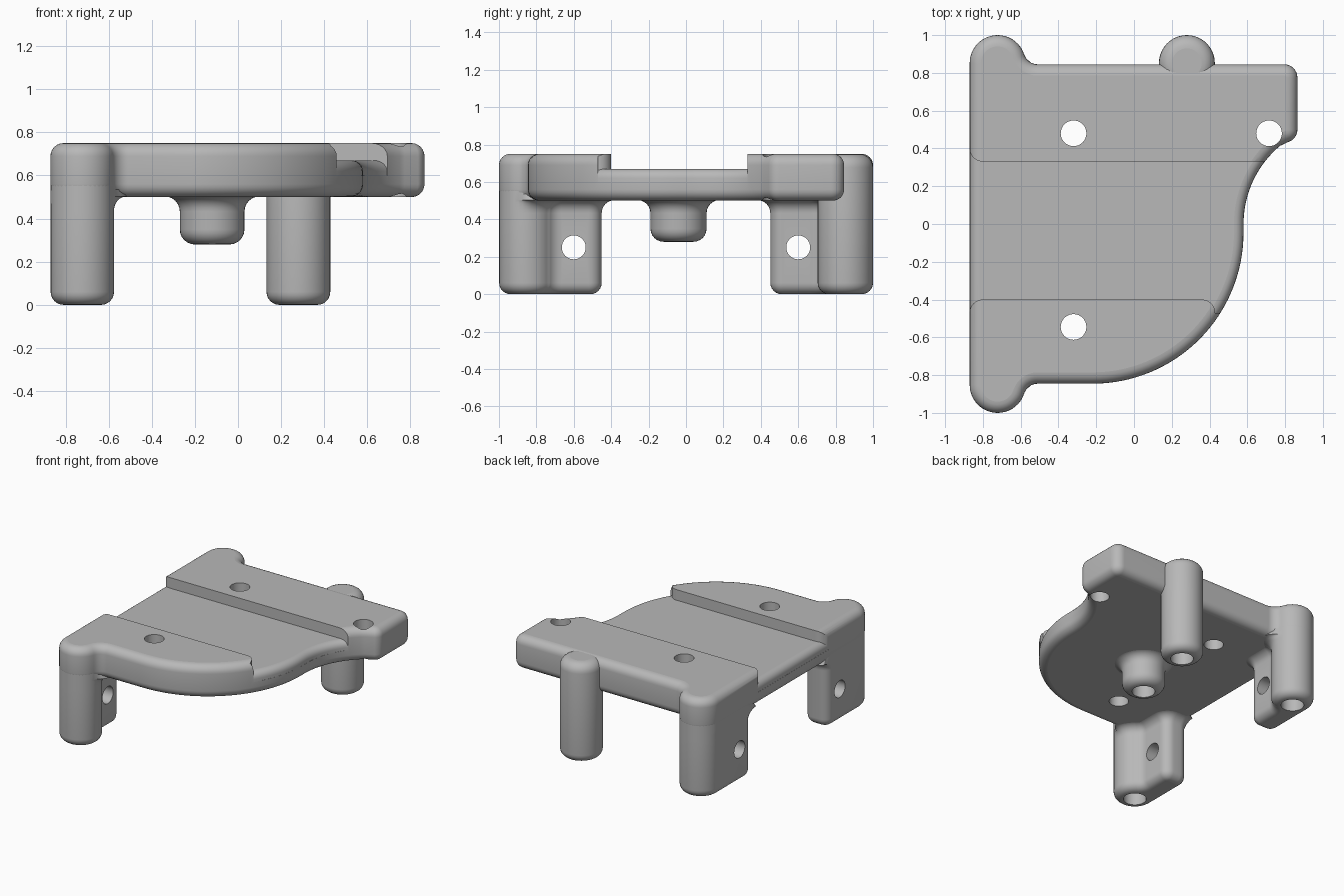
import bpy
import bmesh
from math import sin, cos, radians, pi
from mathutils import Vector, Matrix

cube = bpy.data.objects.get("Cube")
if cube:
    bpy.data.objects.remove(cube, do_unlink=True)

LEFT = -0.87          # straight side of the bracket
POST_R = 0.148        # corner post radius
PX, PY = LEFT + POST_R, 0.852
LIFT, TOP, FLOOR = 0.5, 0.75, 0.67   # plate underside, top, channel floor
ROUND = 0.06
TINY = 0.001

# Single grey material
grey = bpy.data.materials.new("plain_grey")
grey.use_nodes = True
colour = (0.48, 0.48, 0.48, 1)
grey.diffuse_color = colour
grey.node_tree.nodes["Principled BSDF"].inputs["Base Color"].default_value = colour


def arc(cx, cy, r, a0, a1, n=10):
    angles = [radians(a0 + (a1 - a0) * i / n) for i in range(n + 1)]
    return [Vector((cx + r * cos(a), cy + r * sin(a))) for a in angles]


def mirror_y(points):
    return [Vector((p.x, -p.y)) for p in reversed(points)]


def make_object(name, bm):
    bmesh.ops.recalc_face_normals(bm, faces=bm.faces[:])
    mesh = bpy.data.meshes.new(name)
    bm.to_mesh(mesh)
    bm.free()
    mesh.materials.append(grey)
    obj = bpy.data.objects.new(name, mesh)
    bpy.context.scene.collection.objects.link(obj)
    return obj


def rounded(z, r, up, inset=0.0, n=6):
    """Profile (height, offset) of a rounded edge at the bottom or top."""
    steps = [pi / 2 * i / n for i in range(n + 1)]
    if up:
        return [(z - r + r * sin(a), r * cos(a) - r - inset) for a in steps]
    return [(z + r - r * cos(a), r * sin(a) - r - inset) for a in steps]


def flare(z, r, n=6):
    """Profile of a hollow fillet that widens up to height z."""
    return [(z - r + r * sin(pi / 2 * i / n), r - r * cos(pi / 2 * i / n)) for i in range(n + 1)]


def loft(name, outline, profile, limit=None):
    """Stack offset copies of a plan outline into a closed solid."""
    pts = [p for i, p in enumerate(outline) if (p - outline[i - 1]).length > 1e-4]
    normals = []
    for i, p in enumerate(pts):
        d0 = (p - pts[i - 1]).normalized()
        d1 = (pts[(i + 1) % len(pts)] - p).normalized()
        n0, n1 = Vector((d0.y, -d0.x)), Vector((d1.y, -d1.x))
        normals.append((n0 + n1) / (1 + n0.dot(n1)))
    bm = bmesh.new()
    rings = []
    for z, off in profile:
        ring = []
        for p, n in zip(pts, normals):
            q = p + n * (limit(p, off) if limit else off)
            if limit:
                q.x = max(q.x, LEFT + TINY)
            ring.append(bm.verts.new((q.x, q.y, z)))
        rings.append(ring)
    for low, high in zip(rings, rings[1:]):
        for i in range(len(pts)):
            bm.faces.new((low[i - 1], low[i], high[i], high[i - 1]))
    bm.faces.new(rings[0][::-1])
    bm.faces.new(rings[-1])
    return make_object(name, bm)


def cut(part, cutter):
    """Subtract the cutter with the first solver that gives a sound result."""
    cutter.hide_render = True
    before = len(part.data.polygons)
    for solver in ('EXACT', 'MANIFOLD', 'FLOAT'):
        mod = part.modifiers.new("cut", 'BOOLEAN')
        mod.operation, mod.object, mod.solver = 'DIFFERENCE', cutter, solver
        graph = bpy.context.evaluated_depsgraph_get()
        mesh = bpy.data.meshes.new_from_object(part.evaluated_get(graph))
        part.modifiers.remove(mod)
        if len(mesh.polygons) > before / 2 and len(mesh.polygons) != before:
            part.data = mesh
            break
    bpy.data.objects.remove(cutter, do_unlink=True)


def drill(part, centre, r, length, along_x=False):
    bm = bmesh.new()
    m = Matrix.Translation(centre)
    if along_x:
        m = m @ Matrix.Rotation(pi / 2, 4, 'Y')
    bmesh.ops.create_cone(bm, cap_ends=True, segments=32, radius1=r, radius2=r,
                          depth=length, matrix=m)
    cut(part, make_object("drill_cutter", bm))


def blind_hole(part, x, y, z, depth):
    drill(part, (x, y, z + depth / 2 - 0.05), 0.08, depth + 0.1)


# Plate outline: post, shoulder fillet, big curve, hollow curve, back corner
front_corner = (arc(PX, -PY, POST_R, 180, 342.2, 20)
                + arc(-0.51, -0.92, 0.0746, 162.2, 90, 8))
outline = (front_corner
           + arc(-0.22, -0.0454, 0.8, -90, 0, 32)
           + arc(1.12, 0, 0.54, 180, 130, 16)
           + arc(0.795, 0.5, 0.07, -55, 0, 6)
           + arc(0.795, 0.7754, 0.07, 0, 90, 8)
           + mirror_y(front_corner))
plate = loft("top_plate", outline,
             rounded(LIFT, ROUND, False) + rounded(TOP, ROUND, True))

# Channel across the top, with rounded pad corners, and its lower floor
channel = ([Vector((-1, -0.47))] + arc(-0.80, -0.47, 0.07, 180, 90)
           + arc(0.36, -0.47, 0.07, 90, 0)
           + [Vector((1, -0.47)), Vector((1, 0.33))]
           + arc(-0.80, 0.40, 0.07, 270, 180) + [Vector((-1, 0.40))])
cut(plate, loft("channel_cutter", channel, [(0.6, 0), (0.9, 0)]))
floor_slab = loft("channel_floor", outline,
                  [(0.57, -TINY)] + rounded(FLOOR, 0.05, True, TINY))

# Screw holes through the plate and the floor slab
for x, y in ((-0.32, 0.48), (-0.32, -0.545), (0.715, 0.48)):
    for part in (plate, floor_slab):
        drill(part, (x, y, 0.6), 0.068, 0.6)

# Corner legs: round post joined to a flat flange
leg = (arc(PX, -PY, POST_R, 180, 414.6, 26)
       + arc(-0.59, -0.666, 0.08, 234.6, 180, 6)
       + arc(-0.74, -0.52, 0.07, 0, 90, 8)
       + arc(-0.80, -0.52, 0.07, 90, 180, 8))


def leg_limit(p, off):
    # no flare on the outer end of the post
    if off <= 0:
        return off - TINY
    return off * min(1, max(0, (0.88 - abs(p.y)) / 0.06)) - TINY


leg_profile = rounded(0, ROUND, False) + flare(LIFT + 0.003, 0.07) + [(0.6, 0)]
legs = []
for name, shape, side in (("front_leg", leg, -1), ("back_leg", mirror_y(leg), 1)):
    part = loft(name, shape, leg_profile, leg_limit)
    drill(part, (-0.75, side * 0.6, 0.25), 0.064, 0.5, True)
    blind_hole(part, PX, side * PY, 0, 0.4)
    legs.append(part)

# Free-standing back post and the central boss
back_post = loft("back_post", arc(0.28, PY, POST_R, 0, 360, 40),
                 rounded(0, ROUND, False) + rounded(TOP - 0.002, 0.07, True))
blind_hole(back_post, 0.28, PY, 0, 0.4)
boss = loft("centre_boss", arc(-0.12, -0.04, 0.15, 0, 360, 40),
            rounded(0.28, 0.07, False) + flare(LIFT + 0.003, 0.07) + [(0.58, 0)])
blind_hole(boss, -0.12, -0.04, 0.28, 0.2)

# Smooth shading with crisp edges and truly flat level faces
parts = [plate, floor_slab, back_post, boss] + legs
bpy.ops.object.select_all(action='DESELECT')
for part in parts:
    part.select_set(True)
bpy.context.view_layer.objects.active = plate
bpy.ops.object.shade_smooth_by_angle(angle=radians(35))
for part in parts:
    for face in part.data.polygons:
        if abs(face.normal.z) > 0.999:
            face.use_smooth = False
